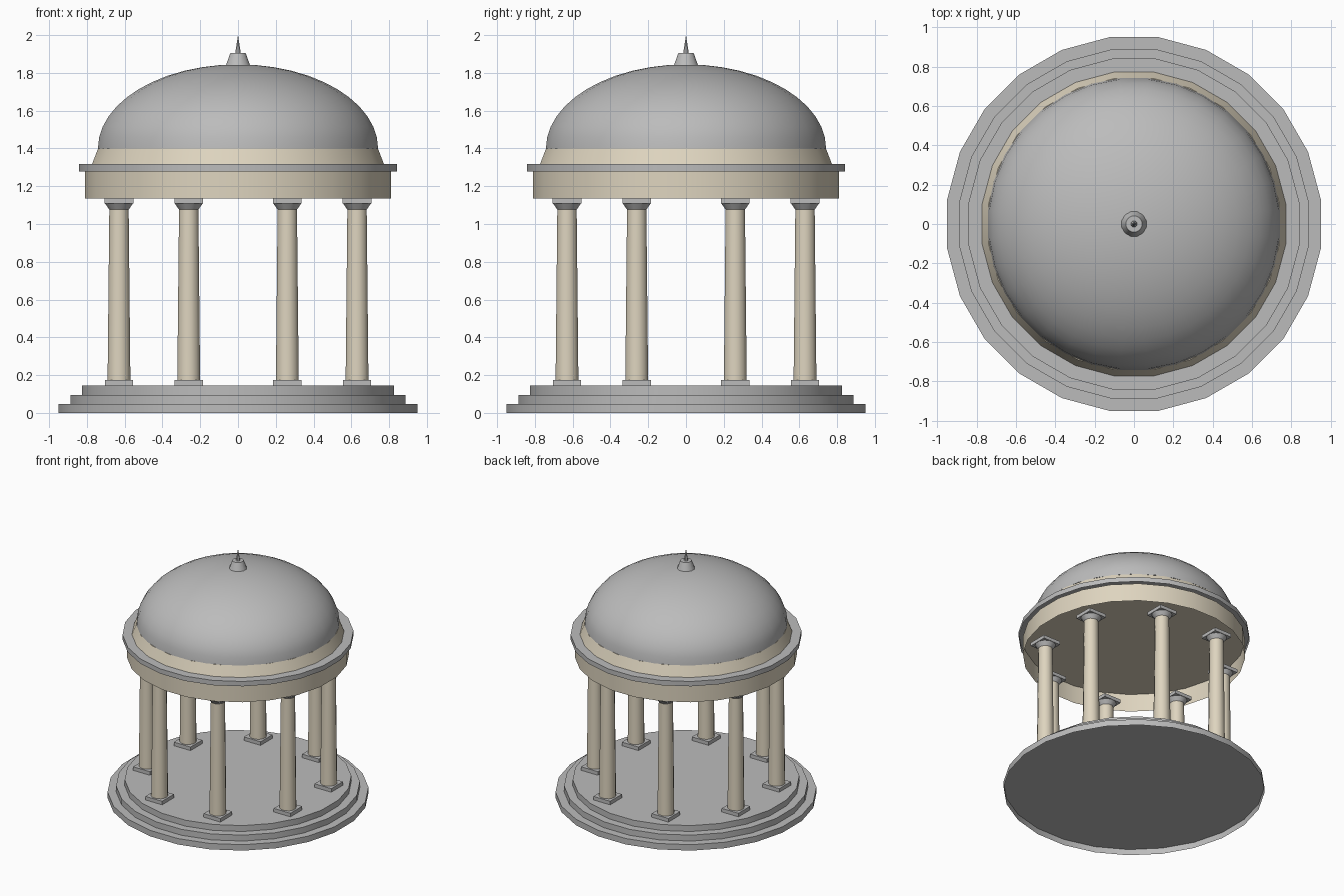
import bpy, bmesh, math

if "Cube" in bpy.data.objects:
    bpy.data.objects.remove(bpy.data.objects["Cube"])


def material(name, rgb):
    m = bpy.data.materials.new(name)
    m.diffuse_color = (*rgb, 1)
    m.use_nodes = True
    m.node_tree.nodes["Principled BSDF"].inputs["Base Color"].default_value = m.diffuse_color
    return m


GREY = material("grey stone", (0.50, 0.50, 0.50))
CREAM = material("cream stone", (0.73, 0.66, 0.52))


def finish(name, bm, mat, smooth=True):
    """Turn a bmesh into an object with one colour."""
    bmesh.ops.recalc_face_normals(bm, faces=bm.faces)
    mesh = bpy.data.meshes.new(name)
    bm.to_mesh(mesh)
    bm.free()
    mesh.materials.append(mat)
    ob = bpy.data.objects.new(name, mesh)
    bpy.context.collection.objects.link(ob)
    if smooth:
        bpy.ops.object.select_all(action='DESELECT')
        ob.select_set(True)
        bpy.context.view_layer.objects.active = ob
        bpy.ops.object.shade_smooth_by_angle(angle=math.radians(32))
    return ob


def lathe(name, profile, mat, sides=24, center=(0, 0)):
    """Revolve (radius, z) points about a vertical axis."""
    bm = bmesh.new()
    rings = []
    for r, z in profile:
        if r == 0:
            rings.append([bm.verts.new((*center, z))] * sides)
            continue
        angles = [2 * math.pi * (i + 0.5) / sides for i in range(sides)]
        rings.append([bm.verts.new((center[0] + r * math.cos(a),
                                    center[1] + r * math.sin(a), z)) for a in angles])
    for low, high in zip(rings, rings[1:]):
        for i in range(sides):
            j = (i + 1) % sides
            bm.faces.new(dict.fromkeys((low[i], low[j], high[j], high[i])))
    return finish(name, bm, mat)


def drum(name, r0, r1, z0, z1, mat, sides=24, center=(0, 0)):
    """Round block, open below and closed on top."""
    return lathe(name, [(r0, z0), (r1, z1), (0, z1)], mat, sides, center)


def slab(name, x, y, z0, z1, width, mat):
    """Square plate between two heights."""
    bm = bmesh.new()
    bmesh.ops.create_cube(bm, size=1)
    bmesh.ops.scale(bm, vec=(width, width, z1 - z0), verts=bm.verts)
    bmesh.ops.translate(bm, vec=(x, y, (z0 + z1) / 2), verts=bm.verts)
    return finish(name, bm, mat, smooth=False)


# Three round steps, hollow underneath
STEP = 0.048
for k, r in enumerate((0.958, 0.895, 0.832)):
    drum(f"step_{k}", r, r, k * STEP, (k + 1) * STEP, GREY)

# Ring of eight columns
for k in range(8):
    a = math.radians(22.5 + 45 * k)
    x, y = 0.682 * math.cos(a), 0.682 * math.sin(a)
    slab(f"plinth_{k}", x, y, 0.144, 0.173, 0.15, GREY)
    drum(f"column_shaft_{k}", 0.0625, 0.053, 0.173, 1.079, CREAM, 12, (x, y))
    drum(f"capital_{k}", 0.053, 0.076, 1.076, 1.108, GREY, 12, (x, y))
    slab(f"abacus_{k}", x, y, 1.108, 1.135, 0.153, GREY)

# Frieze drum, its closed top forming the ceiling
drum("frieze", 0.816, 0.816, 1.135, 1.279, CREAM)

# Projecting cornice
drum("cornice", 0.848, 0.848, 1.279, 1.318, GREY)

# Sloped band under the dome
drum("dome_band", 0.779, 0.747, 1.318, 1.4, CREAM)

# Elliptical dome
arc = [math.radians(90 * i / 12) for i in range(12)]
lathe("dome", [(0.745 * math.cos(t), 1.4 + 0.445 * math.sin(t)) for t in arc] + [(0, 1.845)],
      GREY, 32)

# Finial
drum("finial_base", 0.066, 0.042, 1.84, 1.905, GREY, 12)
lathe("finial_spike", [(0.016, 1.905), (0, 2.0)], GREY, 8)
